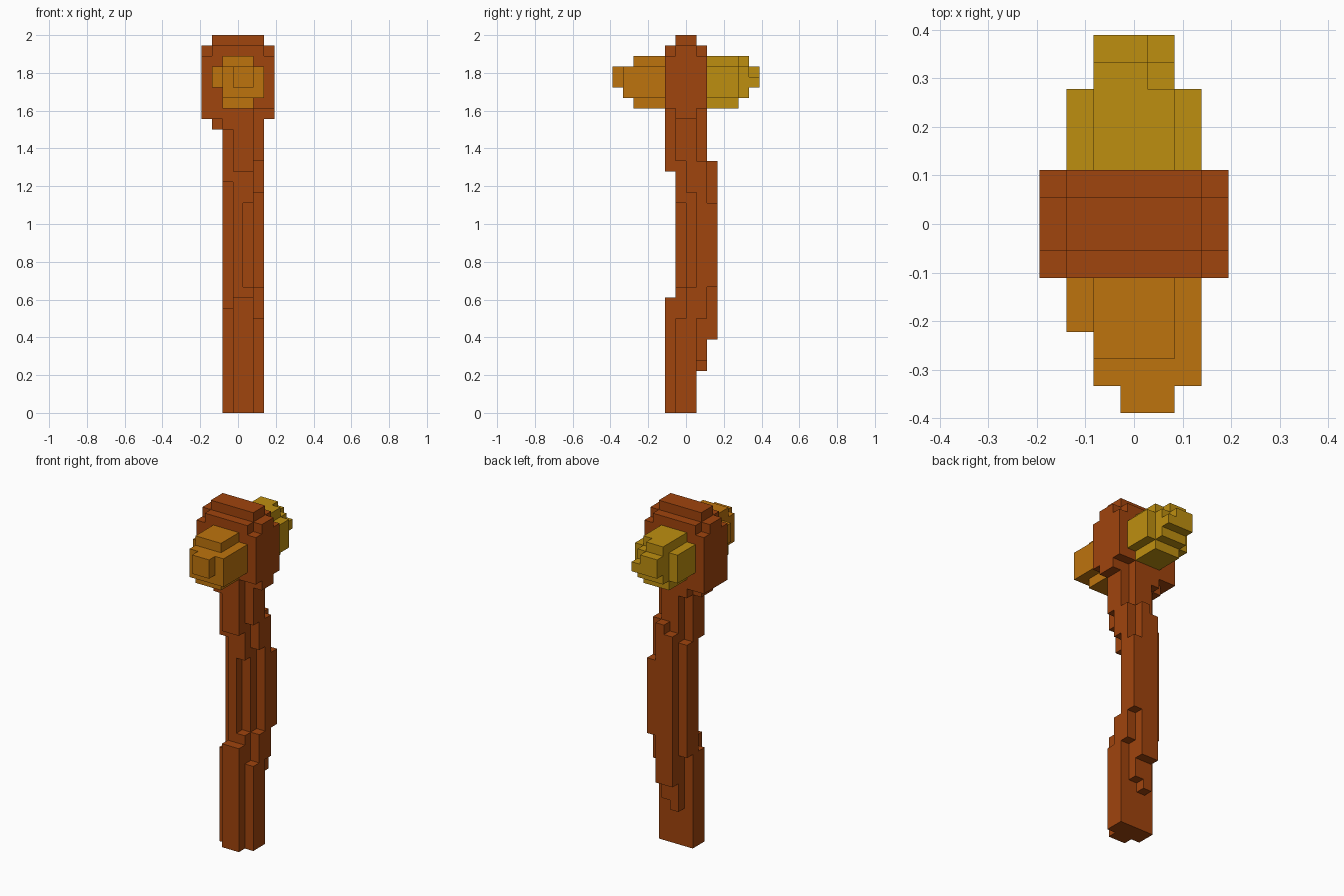
import bpy
import bmesh
from mathutils import Vector

if "Cube" in bpy.data.objects:
    bpy.data.objects.remove(bpy.data.objects["Cube"], do_unlink=True)

UNIT = 2 / 36  # edge length of one block


def material(name, rgb):
    mat = bpy.data.materials.new(name)
    mat.use_nodes = True
    mat.diffuse_color = (*rgb, 1)
    bsdf = mat.node_tree.nodes["Principled BSDF"]
    bsdf.inputs["Base Color"].default_value = (*rgb, 1)
    bsdf.inputs["Roughness"].default_value = 0.8
    return mat


def box(x, y, z):
    """Block cells filling the given (start, stop) ranges."""
    return {(i, j, k) for i in range(*x) for j in range(*y) for k in range(*z)}


def column(x, *steps):
    """Stack of boxes over one x range; each step is (y range, z range)."""
    return set().union(*(box(x, y, z) for y, z in steps))


def build(name, cells, solid, mat):
    """Skin the cells where they meet the air, then merge flat regions."""
    bm = bmesh.new()
    for cell in cells:
        centre = Vector(cell) + Vector((-3, 0.5, 0.5))
        for axis in range(3):
            for sign in (-1, 1):
                beside = list(cell)
                beside[axis] += sign
                if tuple(beside) in solid:
                    continue
                n, u, v = Vector(), Vector(), Vector()
                n[axis] = sign / 2
                u[(axis + 1) % 3] = 0.5
                v[(axis + 2) % 3] = sign / 2
                corners = (-u - v, u - v, u + v, v - u)
                bm.faces.new([bm.verts.new((centre + n + c) * UNIT) for c in corners])
    bmesh.ops.remove_doubles(bm, verts=bm.verts, dist=UNIT / 50)
    bmesh.ops.dissolve_limit(bm, angle_limit=0.01, verts=bm.verts, edges=bm.edges)
    mesh = bpy.data.meshes.new(name)
    bm.to_mesh(mesh)
    bm.free()
    mesh.materials.append(mat)
    bpy.context.collection.objects.link(bpy.data.objects.new(name, mesh))


# Gnarled shaft: side columns and core that bow toward the back at mid height
shaft = column((2, 3), ((-1, 1), (0, 10)), ((0, 2), (10, 22)), ((-1, 1), (22, 28)))
shaft |= column((3, 5), ((-2, 1), (0, 11)), ((-1, 2), (5, 23)), ((-2, 2), (23, 28)),
                ((2, 3), (7, 23)))
shaft |= box((3, 4), (1, 2), (4, 5)) | box((4, 5), (2, 3), (23, 24))
shaft -= box((4, 5), (-1, 0), (12, 20))
shaft |= column((5, 6), ((-1, 1), (0, 9)), ((0, 2), (9, 12)), ((1, 3), (12, 20)),
                ((1, 2), (20, 21)), ((0, 2), (21, 24)), ((-1, 1), (24, 28)))

# Stepped head block
head = box((0, 7), (-2, 2), (28, 34)) | box((0, 7), (-1, 1), (34, 35))
head |= box((1, 6), (-2, 2), (34, 35)) | box((1, 6), (-1, 1), (35, 36))
head |= box((1, 2), (-1, 1), (27, 28)) | box((2, 3), (-2, 2), (27, 28))
head -= box((5, 7), (-2, -1), (28, 29)) | box((5, 7), (1, 2), (28, 29))

# Front knob
front_knob = box((2, 5), (-5, -2), (29, 34)) | box((1, 2), (-4, -2), (31, 33))
front_knob |= box((2, 6), (-6, -2), (30, 33)) | box((3, 5), (-7, -6), (31, 33))

# Back knob
back_knob = box((2, 5), (2, 5), (29, 34)) | box((1, 6), (2, 5), (30, 33))
back_knob |= box((2, 5), (5, 6), (30, 33)) | box((2, 4), (5, 6), (33, 34))
back_knob |= box((2, 4), (6, 7), (31, 33)) | box((4, 5), (6, 7), (31, 32))

wood = material("reddish brown wood", (0.352, 0.058, 0.004))
orange = material("amber orange", (0.515, 0.174, 0.004))
yellow = material("mustard yellow", (0.515, 0.275, 0.005))

shaft -= head
solid = shaft | head | front_knob | back_knob
build("shaft", shaft, solid, wood)
build("head_block", head, solid, wood)
build("front_knob", front_knob, solid, orange)
build("back_knob", back_knob, solid, yellow)
